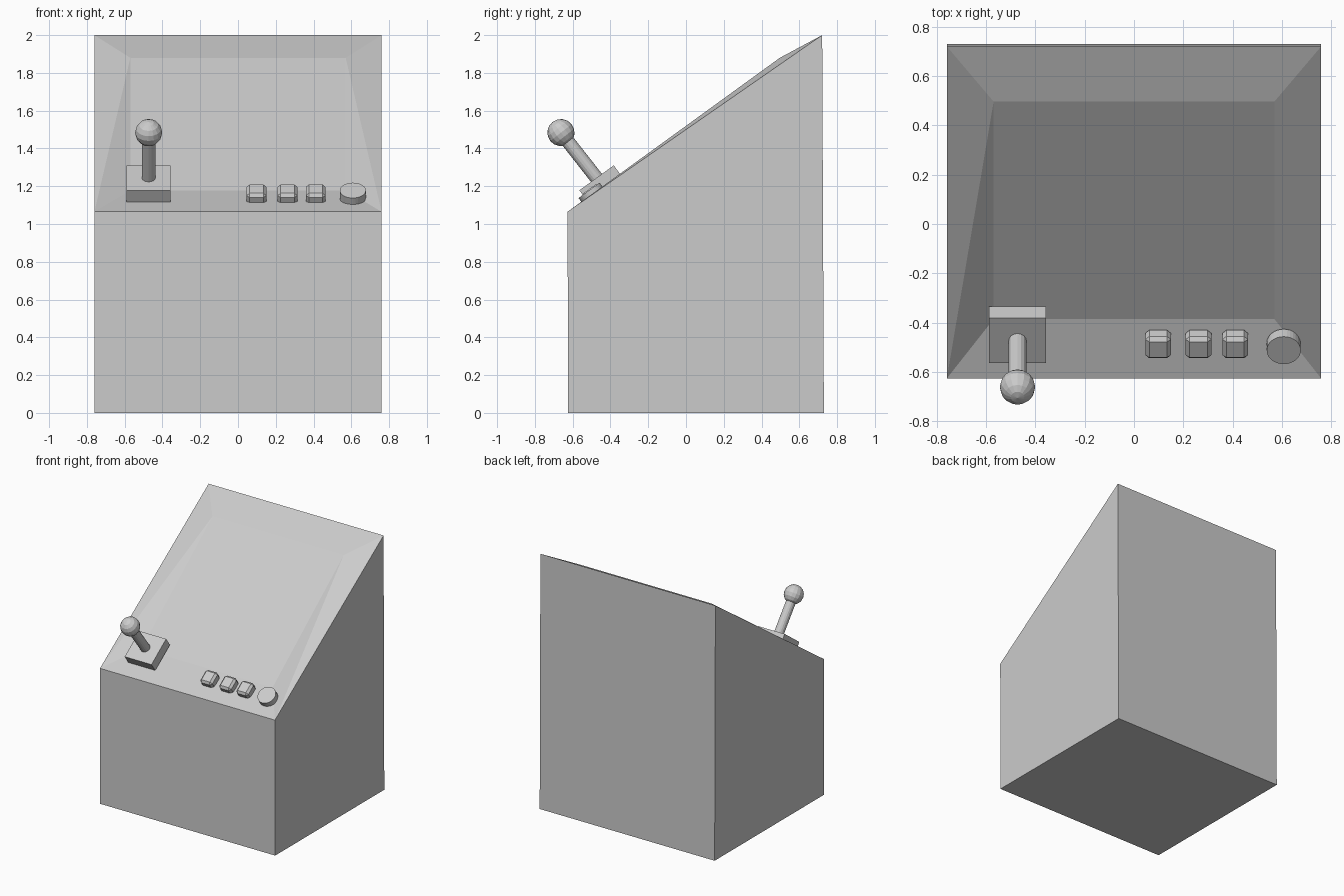
import bpy, bmesh, math
from mathutils import Matrix, Vector

if "Cube" in bpy.data.objects:
    bpy.data.objects.remove(bpy.data.objects["Cube"])

grey = bpy.data.materials.new("light grey")
grey.use_nodes = True
grey.diffuse_color = (0.6, 0.6, 0.6, 1)
grey.node_tree.nodes["Principled BSDF"].inputs["Base Color"].default_value = grey.diffuse_color

TILT = math.radians(36)


def finish(name, bm):
    """Turn a bmesh into a named grey object."""
    bmesh.ops.recalc_face_normals(bm, faces=bm.faces)
    mesh = bpy.data.meshes.new(name)
    bm.to_mesh(mesh)
    bm.free()
    mesh.materials.append(grey)
    obj = bpy.data.objects.new(name, mesh)
    bpy.context.collection.objects.link(obj)
    return obj


def tilted(x, y, z, angle=TILT):
    """Placement on the sloping control panel."""
    return Matrix.Translation((x, y, z)) @ Matrix.Rotation(angle, 4, 'X')


def block(name, place, size, bevel=0):
    bm = bmesh.new()
    bmesh.ops.create_cube(bm, size=1, matrix=Matrix.Diagonal((*size, 1)))
    if bevel:
        bmesh.ops.bevel(bm, geom=bm.edges[:], offset=bevel, segments=1, affect='EDGES')
    bm.transform(place)
    return finish(name, bm)


def cylinder(name, place, radius, depth, sides):
    bm = bmesh.new()
    bmesh.ops.create_cone(bm, cap_ends=True, segments=sides, radius1=radius,
                          radius2=radius, depth=depth, matrix=place)
    return finish(name, bm)


# Cabinet: wedge body with a slightly twisted inner screen panel
bm = bmesh.new()


def edge_pair(half_width, y, z):
    return [bm.verts.new((s * half_width, y, z)) for s in (-1, 1)]


base_front = edge_pair(0.76, -0.624, 0)
base_back = edge_pair(0.76, 0.73, 0)
low = edge_pair(0.76, -0.627, 1.065)
high = edge_pair(0.76, 0.721, 2)
screen_low = edge_pair(0.57, -0.386, 1.178)
screen_high = edge_pair(0.57, 0.497, 1.88)
loops = [(base_front, low), (low, screen_low), (screen_low, screen_high),
         (screen_high, high), (high, base_back), (base_back, base_front)]
for a, b in loops:
    bm.faces.new((a[0], a[1], b[1], b[0]))
for i in (0, 1):
    bm.faces.new((base_front[i], base_back[i], high[i], low[i]))
    bm.faces.new((low[i], high[i], screen_high[i]))
    bm.faces.new((low[i], screen_high[i], screen_low[i]))
finish("cabinet", bm)

# Joystick: plate, shaft and ball
block("joystick_plate", tilted(-0.473, -0.45, 1.212), (0.233, 0.225, 0.08))

foot, tip = Vector((-0.473, -0.455, 1.22)), Vector((-0.473, -0.662, 1.484))
lean = math.atan2(foot.y - tip.y, tip.z - foot.z)
cylinder("joystick_shaft", tilted(*((foot + tip) / 2), lean), 0.036, (tip - foot).length, 16)

bm = bmesh.new()
bmesh.ops.create_uvsphere(bm, u_segments=16, v_segments=8, radius=0.072,
                          matrix=tilted(*tip, lean))
finish("joystick_ball", bm)

# Row of chamfered push buttons and one round button
for i, x in enumerate((0.098, 0.262, 0.411)):
    block(f"push_button_{i + 1}", tilted(x, -0.488, 1.156), (0.104, 0.11, 0.075), 0.016)
cylinder("round_button", tilted(0.608, -0.498, 1.157), 0.069, 0.052, 32)
